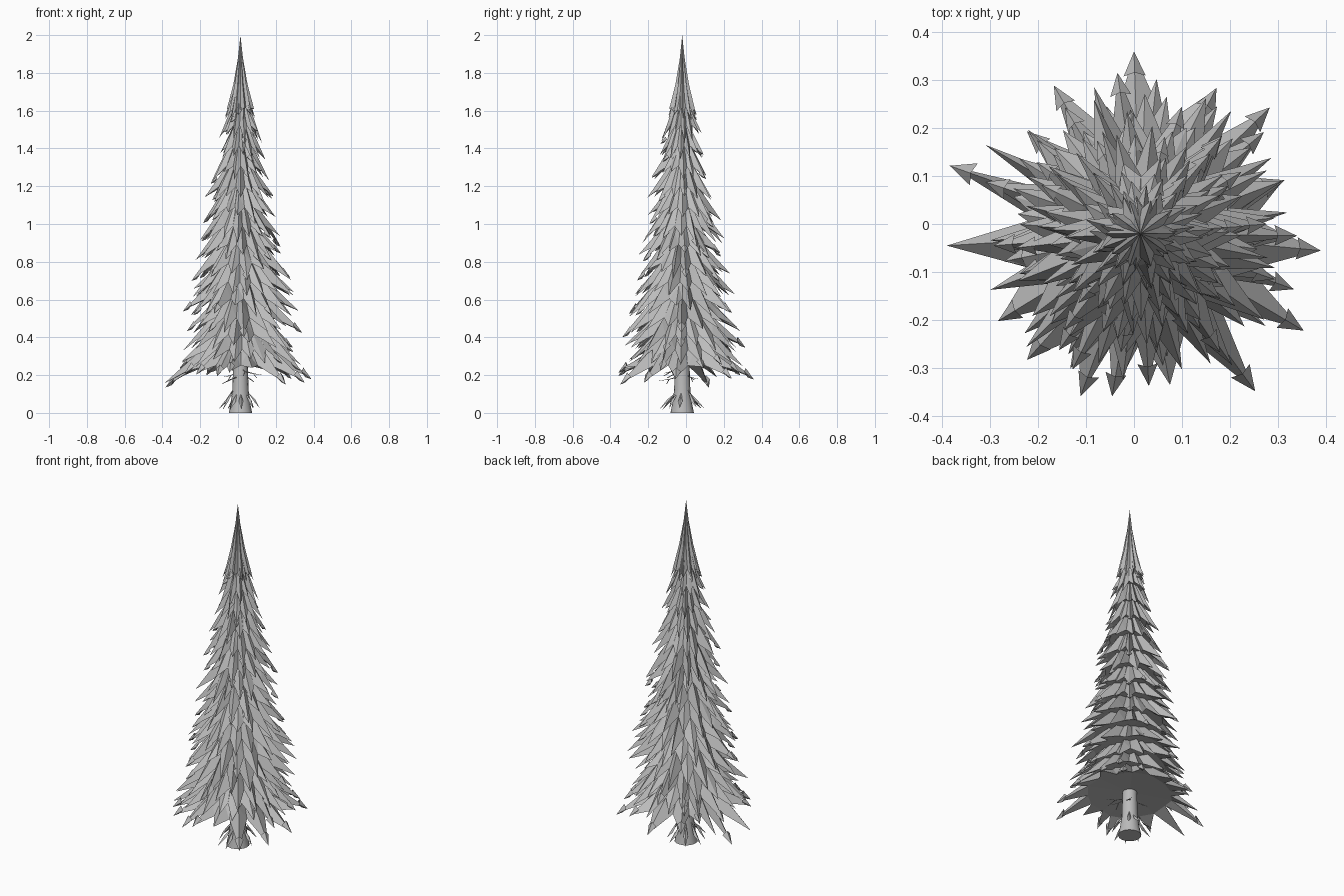
import bpy
import bmesh
import math
import random
from mathutils import Vector

random.seed(7)
if "Cube" in bpy.data.objects:
    bpy.data.objects.remove(bpy.data.objects["Cube"], do_unlink=True)

AXIS = Vector((0.013, -0.02, 0))
grey = bpy.data.materials.new("plain grey")
grey.use_nodes = True
grey.diffuse_color = (0.5, 0.5, 0.5, 1)
grey.node_tree.nodes["Principled BSDF"].inputs["Base Color"].default_value = (0.5, 0.5, 0.5, 1)


def polar(r, a, z):
    return AXIS + Vector((r * math.cos(a), r * math.sin(a), z))


def finish(bm, name, smooth=False):
    bmesh.ops.recalc_face_normals(bm, faces=bm.faces[:])
    mesh = bpy.data.meshes.new(name)
    bm.to_mesh(mesh)
    bm.free()
    mesh.materials.append(grey)
    obj = bpy.data.objects.new(name, mesh)
    bpy.context.collection.objects.link(obj)
    if smooth:
        bpy.context.view_layer.objects.active = obj
        obj.select_set(True)
        bpy.ops.object.shade_smooth_by_angle(angle=math.radians(40))
        obj.select_set(False)
    return obj


def barb(bm, a, r, z, size):
    """Arrowhead needle cluster hanging at a branch tip."""
    side = Vector((-math.sin(a), math.cos(a), 0))
    tip = bm.verts.new(polar(r, a, z))
    root = polar(r - 0.7 * size, a, z + 0.55 * size)
    left = bm.verts.new(root + side * 0.32 * size)
    right = bm.verts.new(root - side * 0.32 * size)
    top = bm.verts.new(polar(r - 0.6 * size, a, z + 0.85 * size))
    low = bm.verts.new(polar(r - 0.45 * size, a, z + 0.15 * size))
    for f in ((tip, left, top), (tip, top, right), (tip, low, left),
              (tip, right, low), (top, left, low, right)):
        bm.faces.new(f)


def tier(name, tips, height, base, barb_chance):
    """Star skirt: a folded ridge runs to every tip, with a notch between tips."""
    bm = bmesh.new()
    n = len(tips)
    mean = sum(t[1] for t in tips) / n
    top = base + height
    inner = 0.13 * mean
    T, V, M, N, P = [], [], [], [], []
    for i, (a, r, z) in enumerate(tips):
        b = tips[(i + 1) % n][0] + (math.tau if i == n - 1 else 0)
        half = (a + b) / 2
        T.append(bm.verts.new(polar(inner, a, top)))
        V.append(bm.verts.new(polar(inner * 0.8, half, top)))
        M.append(bm.verts.new(polar(0.56 * r, a, base + 0.53 * height)))
        nr = mean * random.uniform(0.6, 0.7)
        N.append(bm.verts.new(polar(nr, half, base + 0.27 * height)))
        P.append(bm.verts.new(polar(r, a, z)))
        if random.random() < barb_chance:
            barb(bm, a, r + 0.004, z - 0.008, 0.035 + 0.1 * r)
    under = bm.verts.new(polar(0, 0, base + 0.33 * height))
    cap = bm.verts.new(polar(0, 0, top + 0.02))
    for i in range(n):
        j = i - 1
        for k, s in ((i, 1), (j, -1)):
            bm.faces.new((T[i], V[k], N[k])[::s])
            bm.faces.new((T[i], N[k], M[i])[::s])
            bm.faces.new((M[i], N[k], P[i])[::s])
            bm.faces.new((cap, V[k], T[i])[::s])
        bm.faces.new((P[i], N[i], N[j]))
        bm.faces.new((N[j], N[i], under))
    finish(bm, name)


# Lowest skirt: the long, irregular boughs
boughs = [(-.38, .12), (-.39, -.045), (.385, -.055), (.35, -.22), (.25, -.345),
          (-.11, -.355), (-.045, -.355), (0, .355), (-.165, .285), (.28, .24),
          (.075, -.335), (-.31, .165), (.17, .28), (.31, .09), (-.22, -.28),
          (-.28, -.2), (-.22, .19)]
low = []
for x, y in boughs:
    d = Vector((x, y, 0)) - AXIS
    low.append((math.atan2(d.y, d.x) % math.tau, d.length, 0.56 - d.length))
low.sort()
tier("lowest_boughs", low, 0.26, 0.18, 0.6)

# Skirts above it: tip height and reach
LEVELS = [(0.26, .31), (0.34, .31), (0.43, .295), (0.53, .285), (0.62, .275),
          (0.72, .245), (0.82, .222), (0.92, .205), (1.02, .195), (1.13, .175),
          (1.24, .152), (1.35, .125), (1.46, .105), (1.56, .083)]
for k, (z, reach) in enumerate(LEVELS):
    n = round(11 + 22 * reach)
    start = random.random()
    tips = []
    for i in range(n):
        a = math.tau * (i + start * 0.8 + random.uniform(-.2, .2)) / n
        grow = random.uniform(0.84, 1.12)
        tips.append((a, reach * grow, z + random.uniform(-.02, .025) + (1 - grow) * 0.15))
    tier(f"boughs_{k + 1}", tips, 0.2 + 0.25 * reach, z, 0.3)

# Pointed crown with a fluted, slightly hollow outline
bm = bmesh.new()
count = 20
rings = []
for r, z in ((0.012, 1.88), (0.034, 1.74), (0.066, 1.62)):
    ring = []
    for i in range(count):
        ridge = i % 2 == 0
        drop = random.uniform(0.0, 0.05) if ridge and z < 1.7 else 0
        ring.append(bm.verts.new(polar(r * (1.1 if ridge else 0.75),
                                       math.tau * i / count, z - drop)))
    rings.append(ring)
peak = bm.verts.new(polar(0, 0, 2))
floor = bm.verts.new(polar(0, 0, 1.64))
for i in range(count):
    j = (i + 1) % count
    bm.faces.new((peak, rings[0][i], rings[0][j]))
    for upper, lower in zip(rings, rings[1:]):
        bm.faces.new((upper[i], lower[i], lower[j], upper[j]))
    bm.faces.new((rings[-1][j], rings[-1][i], floor))
finish(bm, "crown")

# Trunk, flared at the foot
bm = bmesh.new()
sides = 16
loops = [[bm.verts.new(polar(r, math.tau * i / sides, z)) for i in range(sides)]
         for r, z in ((.062, 0), (.052, .05), (.043, .12), (.038, .28), (.012, 1.6))]
for a, b in zip(loops, loops[1:]):
    for i in range(sides):
        j = (i + 1) % sides
        bm.faces.new((a[i], a[j], b[j], b[i]))
bm.faces.new(loops[0][::-1])
bm.faces.new(loops[-1])
finish(bm, "trunk", smooth=True)

# Root spurs sloping from the trunk to the ground
bm = bmesh.new()
for i in range(9):
    a = math.tau * (i + random.uniform(-.2, .2)) / 9
    side = Vector((-math.sin(a), math.cos(a), 0)) * 0.012
    head = bm.verts.new(polar(0.038, a, random.uniform(.1, .14)))
    mid = polar(0.075, a, 0.06)
    ridge = bm.verts.new(polar(0.08, a, 0.07))
    left, right = bm.verts.new(mid + side), bm.verts.new(mid - side)
    toe = bm.verts.new(polar(random.uniform(.095, .125), a, random.uniform(.01, .03)))
    for end in (head, toe):
        for p, q in ((left, ridge), (ridge, right), (right, left)):
            bm.faces.new((end, p, q))
finish(bm, "root_spurs")

# Bare twigs under the boughs, each with one fork
curve = bpy.data.curves.new("bare_twigs", "CURVE")
curve.dimensions = "3D"
curve.bevel_depth = 0.003
curve.bevel_resolution = 0
curve.materials.append(grey)
for a, z, reach in ((-.5, .22, .13), (.9, .2, .1), (2.6, .21, .1), (4.1, .19, .14), (5.1, .23, .11)):
    fork = polar(reach * 0.6, a, z - 0.012)
    paths = ([polar(0.03, a, z), fork, polar(reach, a + 0.1, z - 0.02)],
             [fork, polar(reach * 0.9, a - 0.25, z - 0.035)])
    for path in paths:
        spline = curve.splines.new("POLY")
        spline.points.add(len(path) - 1)
        for k, p in enumerate(path):
            spline.points[k].co = (*p, 1)
            spline.points[k].radius = 1 - 0.4 * k
bpy.context.collection.objects.link(bpy.data.objects.new("bare_twigs", curve))
